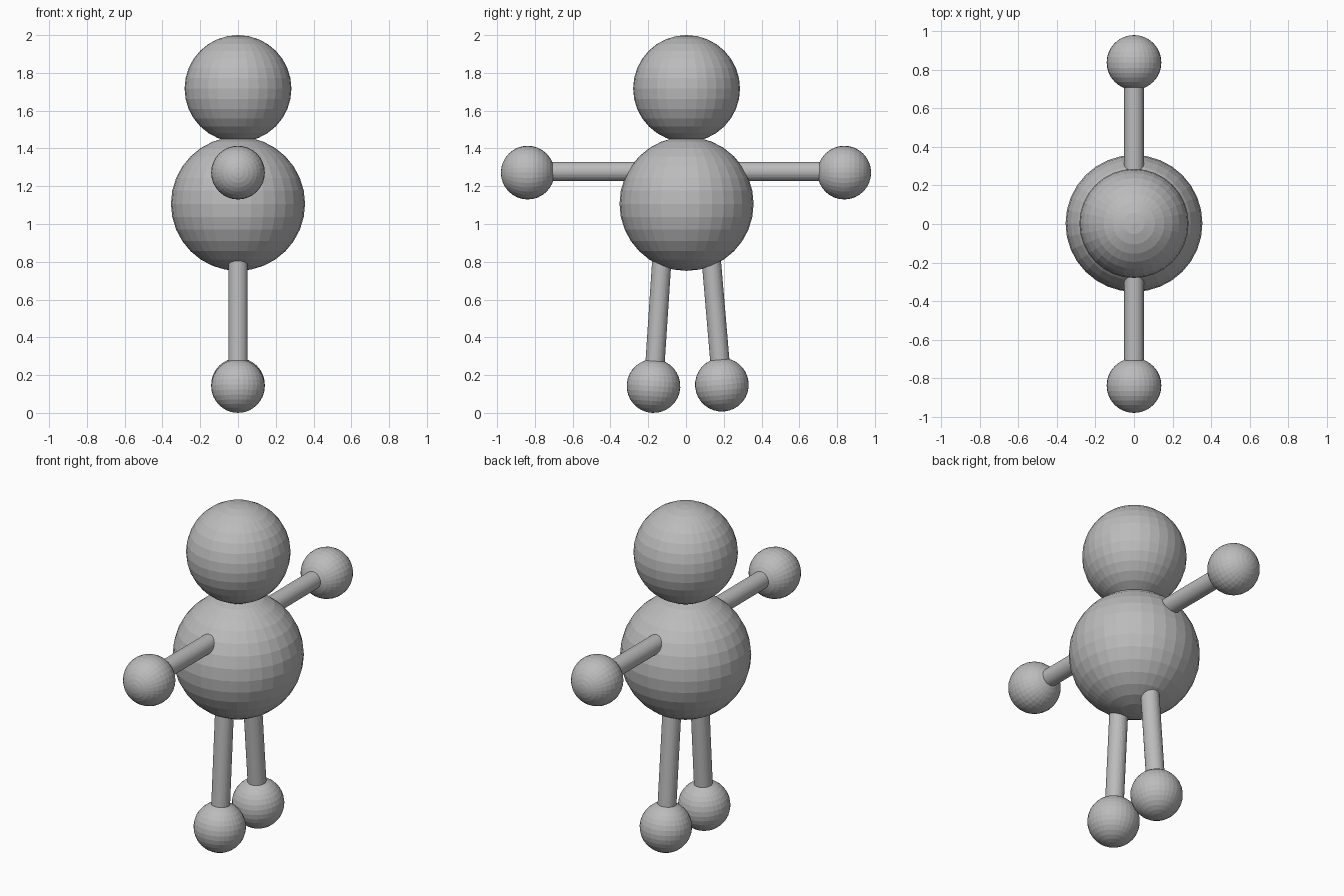
import bpy
from mathutils import Vector

if "Cube" in bpy.data.objects:
    bpy.data.objects.remove(bpy.data.objects["Cube"])

grey = bpy.data.materials.new("plain grey")
grey.diffuse_color = (0.5, 0.5, 0.5, 1)
grey.use_nodes = True
grey.node_tree.nodes["Principled BSDF"].inputs["Base Color"].default_value = grey.diffuse_color


def finish(name, axis=None):
    """Name and colour the new part, turning its z axis along the given direction."""
    obj = bpy.context.object
    obj.name = name
    obj.data.materials.append(grey)
    if axis is not None:
        obj.rotation_euler = axis.to_track_quat('Z', 'Y').to_euler()
    return obj


def ball(name, centre, radius, axis=None):
    bpy.ops.mesh.primitive_uv_sphere_add(segments=32, ring_count=16,
                                         radius=radius, location=centre)
    return finish(name, axis)


def rod(name, start, end, radius=0.051):
    axis = Vector(end) - Vector(start)
    bpy.ops.mesh.primitive_cylinder_add(vertices=32, radius=radius, depth=axis.length,
                                        location=(Vector(start) + Vector(end)) / 2)
    return finish(name, axis)


# Head and body
ball("head", (0, 0.003, 1.717), 0.283)
ball("body", (0, 0.003, 1.107), 0.355)

# Arms stretched straight out along y, with ball hands
for side, s in (("left", -1), ("right", 1)):
    rod(side + "_arm", (0, s * 0.2, 1.278), (0, s * 0.75, 1.278))
    ball(side + "_hand", (0, s * 0.838, 1.272), 0.142, Vector((0, s, 0)))

# Slightly splayed legs with ball feet
for side, top_y, foot_y, foot_z in (("left", -0.122, -0.172, 0.142),
                                    ("right", 0.126, 0.190, 0.149)):
    hip = Vector((0, top_y, 0.90))
    foot = Vector((0, foot_y, foot_z))
    rod(side + "_leg", hip, hip.lerp(foot, 0.88))
    ball(side + "_foot", foot, 0.142, hip - foot)
